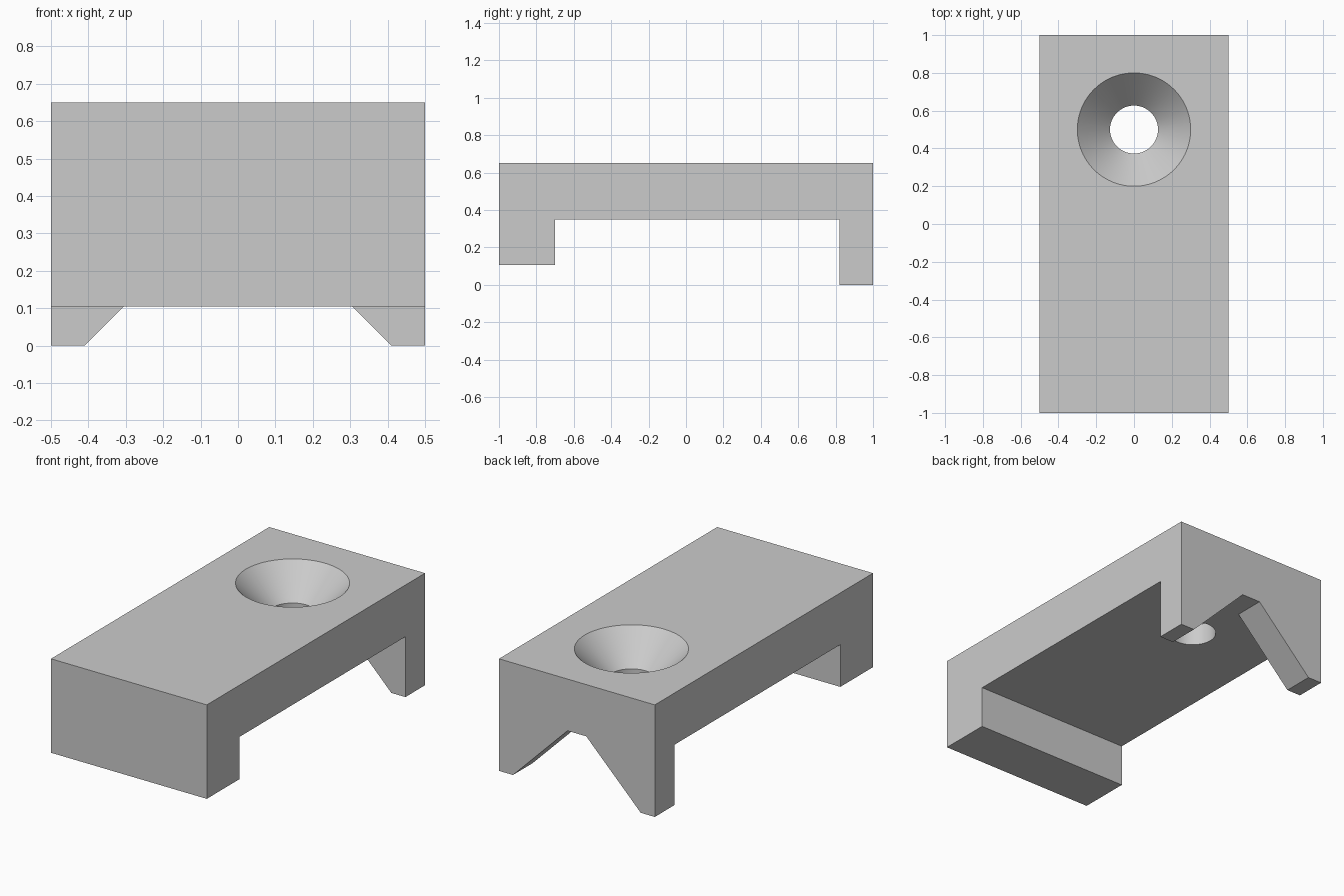
import bpy, bmesh, math
from mathutils import Vector

cube = bpy.data.objects.get("Cube")
if cube:
    bpy.data.objects.remove(cube, do_unlink=True)

WIDTH, TOP, UNDERSIDE = 1.0, 0.65, 0.35

grey = bpy.data.materials.new("plain grey")
grey.use_nodes = True
grey.diffuse_color = (0.6, 0.6, 0.6, 1)
grey.node_tree.nodes["Principled BSDF"].inputs["Base Color"].default_value = grey.diffuse_color


def make_object(name, bm):
    bmesh.ops.recalc_face_normals(bm, faces=bm.faces)
    mesh = bpy.data.meshes.new(name)
    bm.to_mesh(mesh)
    bm.free()
    mesh.materials.append(grey)
    obj = bpy.data.objects.new(name, mesh)
    bpy.context.collection.objects.link(obj)
    return obj


def prism(name, points, direction):
    """Extrude a closed outline along a direction."""
    bm = bmesh.new()
    face = bm.faces.new([bm.verts.new(p) for p in points])
    new = bmesh.ops.extrude_face_region(bm, geom=[face], use_keep_orig=True)["geom"]
    moved = [v for v in new if isinstance(v, bmesh.types.BMVert)]
    bmesh.ops.translate(bm, verts=moved, vec=Vector(direction))
    return make_object(name, bm)


def lathe(name, profile, centre, segments):
    """Spin a radius/height profile around a vertical axis and cap both ends."""
    bm = bmesh.new()
    rings = []
    for r, z in profile:
        angles = [math.tau * i / segments for i in range(segments)]
        rings.append([bm.verts.new((centre[0] + r * math.cos(a),
                                    centre[1] + r * math.sin(a), z)) for a in angles])
    for low, high in zip(rings, rings[1:]):
        for i in range(segments):
            j = (i + 1) % segments
            bm.faces.new((low[i], low[j], high[j], high[i]))
    bm.faces.new(rings[0])
    bm.faces.new(rings[-1])
    return make_object(name, bm)


def cut(target, cutter):
    mod = target.modifiers.new(cutter.name, 'BOOLEAN')
    mod.operation, mod.solver, mod.object = 'DIFFERENCE', 'EXACT', cutter
    bpy.context.view_layer.objects.active = target
    bpy.ops.object.modifier_apply(modifier=mod.name)
    bpy.data.objects.remove(cutter, do_unlink=True)


# Body: top plate with a short front lip and a longer back leg
side = [(-1, TOP), (-1, 0.105), (-0.7, 0.105), (-0.7, UNDERSIDE),
        (0.82, UNDERSIDE), (0.82, 0), (1, 0), (1, TOP)]
body = prism("clamp_body", [(-WIDTH / 2, y, z) for y, z in side], (WIDTH, 0, 0))

# Sloped notch that splits the back leg in two
half = [(0.06, UNDERSIDE), (0.46, -0.05)]
notch = half + [(-x, z) for x, z in reversed(half)]
cut(body, prism("notch_cutter", [(x, 0.75, z) for x, z in notch], (0, 0.35, 0)))

# Countersunk screw hole: straight bore below a 45 degree cone
hole = [(0.127, 0.25), (0.127, TOP - 0.175), (0.30, TOP), (0.30, TOP + 0.1)]
cut(body, lathe("hole_cutter", hole, (0, 0.5), 96))

# Smooth hole walls, sharp edges elsewhere
bpy.ops.object.select_all(action='DESELECT')
body.select_set(True)
bpy.context.view_layer.objects.active = body
bpy.ops.object.shade_smooth_by_angle(angle=math.radians(30))
